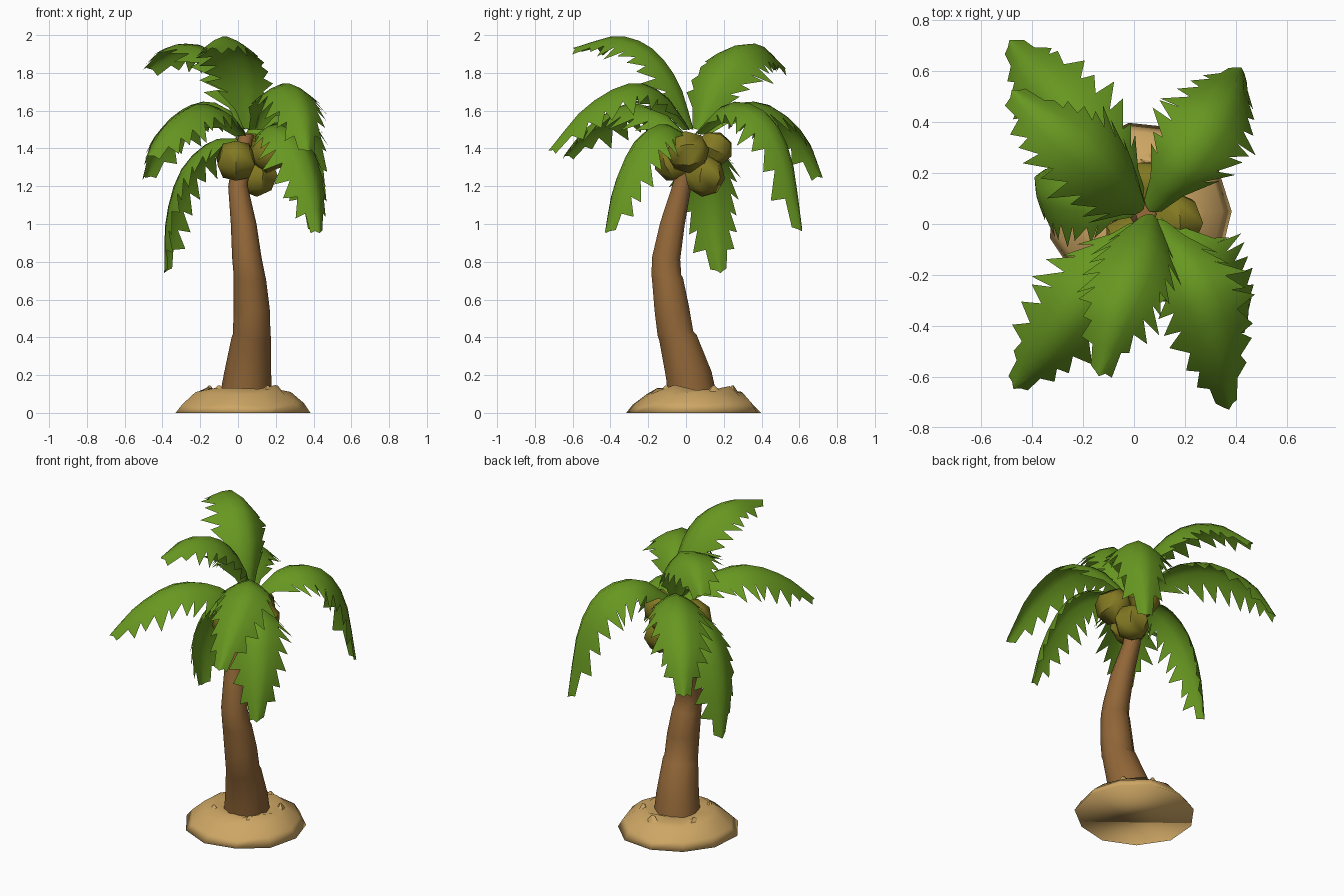
import bpy, bmesh, math, random
from mathutils import Vector, Matrix

if "Cube" in bpy.data.objects:
    bpy.data.objects.remove(bpy.data.objects["Cube"])

random.seed(4)

def material(name, rgb):
    m = bpy.data.materials.new(name)
    m.diffuse_color = (*rgb, 1)
    m.use_nodes = True
    m.node_tree.nodes["Principled BSDF"].inputs["Base Color"].default_value = m.diffuse_color
    return m

LEAF = material("leaf green", (0.137, 0.312, 0.015))
BARK = material("bark brown", (0.285, 0.134, 0.039))
SAND = material("sand tan", (0.61, 0.38, 0.127))
NUT = material("coconut olive", (0.225, 0.19, 0.016))

def finish(bm, name, mat, angle=30, recalc=True):
    if recalc:
        bmesh.ops.recalc_face_normals(bm, faces=bm.faces)
    me = bpy.data.meshes.new(name)
    bm.to_mesh(me)
    bm.free()
    me.materials.append(mat)
    ob = bpy.data.objects.new(name, me)
    bpy.context.collection.objects.link(ob)
    bpy.ops.object.select_all(action='DESELECT')
    ob.select_set(True)
    bpy.context.view_layer.objects.active = ob
    bpy.ops.object.shade_smooth_by_angle(angle=math.radians(angle))
    return ob

def loft(rings):
    """Skin a list of point rings and cap both ends."""
    bm = bmesh.new()
    vs = [[bm.verts.new(p) for p in r] for r in rings]
    n = len(vs[0])
    for a, b in zip(vs, vs[1:]):
        for i in range(n):
            j = (i + 1) % n
            bm.faces.new((a[i], a[j], b[j], b[i]))
    bm.faces.new(vs[0][::-1])
    bm.faces.new(vs[-1])
    return bm

# sandy mound: irregular low-poly rings, soft shading right round the rim
N = 11
bumps = [random.uniform(0.96, 1.05) for _ in range(N)]
rings = []
for r, z, jit in ((0.36, 0, 0), (0.325, 0.045, 0.014), (0.255, 0.1, 0.014),
                  (0.20, 0.132, 0.016), (0.12, 0.115, 0.008)):
    rings.append([(0.03 + r * bumps[i] * math.cos(i * math.tau / N),
                   0.05 + r * bumps[i] * math.sin(i * math.tau / N),
                   z + random.uniform(-jit, jit)) for i in range(N)])
finish(loft(rings), "sand_mound", SAND, 180)

# low sand ridges around the trunk
for k, a in enumerate((0.5, 1.4, 2.7, 4.0, 5.4)):
    bm = bmesh.new()
    c = Vector((0.03 + 0.2 * math.cos(a), 0.05 + 0.2 * math.sin(a), 0.11))
    bmesh.ops.create_cone(bm, segments=5, radius1=1, radius2=0.1, depth=1, cap_ends=True,
        matrix=Matrix.Translation(c) @ Matrix.Rotation(a, 4, 'Z') @ Matrix.Diagonal((0.05, 0.08, 0.07, 1)))
    finish(bm, f"sand_ridge_{k}", SAND, 60)

# curved trunk: (x, y, z, radius) with slight bark steps at the back
TRUNK = [(0.04, 0.035, 0.08, 0.138), (0.05, 0.015, 0.2, 0.126), (0.07, -0.043, 0.40, 0.104),
         (0.073, -0.056, 0.42, 0.099), (0.072, -0.075, 0.55, 0.096), (0.062, -0.098, 0.71, 0.086),
         (0.06, -0.104, 0.73, 0.083), (0.047, -0.105, 0.82, 0.078), (0.03, -0.072, 1.0, 0.068),
         (0.0, -0.022, 1.2, 0.052), (0.02, 0.02, 1.36, 0.045), (0.045, 0.045, 1.47, 0.04)]
rings = []
for k, (x, y, z, r) in enumerate(TRUNK):
    a = Vector(TRUNK[max(k - 2, 0)][:3])
    b = Vector(TRUNK[min(k + 2, len(TRUNK) - 1)][:3])
    slope = (b - a).y / (b - a).z * 0.6
    ring = []
    for i in range(10):
        t = i * math.tau / 10
        dy = r * math.sin(t)
        ring.append((x + r * math.cos(t), y + dy, z - (dy * slope if k else 0)))
    rings.append(ring)
finish(loft(rings), "trunk", BARK, 45)

# coconuts: six-sided balls
for k, (x, y, z, r) in enumerate(((-0.01, -0.06, 1.335, 0.114), (0.165, 0.01, 1.38, 0.114),
                                  (0.10, 0.10, 1.255, 0.112), (0.05, 0.15, 1.40, 0.10))):
    bm = bmesh.new()
    bmesh.ops.create_uvsphere(bm, u_segments=6, v_segments=4, radius=r,
        matrix=Matrix.Translation((x, y, z)) @ Matrix.Rotation(k * 1.3 + 0.4, 4, 'X')
        @ Matrix.Rotation(k * 0.9, 4, 'Z'))
    finish(bm, f"coconut_{k}", NUT, 50)

# palm fronds: arching rib, drooping halves, saw-toothed edges
def along(pts, t):
    """Catmull-Rom point at t in 0..1."""
    s = min(t, 0.9999) * (len(pts) - 1)
    i = int(s)
    u = s - i
    p1, p2 = pts[i], pts[i + 1]
    p0 = pts[i - 1] if i else p1 * 2 - p2
    p3 = pts[i + 2] if i + 2 < len(pts) else p2 * 2 - p1
    return 0.5 * (2 * p1 + (p2 - p0) * u + (2 * p0 - 5 * p1 + 4 * p2 - p3) * u * u
                  + (3 * p1 - p0 - 3 * p2 + p3) * u ** 3)

WIDTHS = (0.3, 0.68, 0.94, 1.0, 0.97, 0.84, 0.6, 0.17)

def width(t):
    s = min(t, 0.9999) * (len(WIDTHS) - 1)
    i = int(s)
    return WIDTHS[i] + (WIDTHS[i + 1] - WIDTHS[i]) * (s - i)

def frond(name, half, roll, coords, seg=10):
    """roll lowers the right-hand half, looking outward."""
    pts = [Vector(c) for c in coords]
    d = pts[-1] - pts[0]
    flat = Vector((-d.y, d.x, 0)).normalized()
    bm = bmesh.new()

    def frame(t):
        tan = (along(pts, min(t + 0.02, 1)) - along(pts, max(t - 0.02, 0))).normalized()
        side = Matrix.Rotation(math.radians(roll), 3, tan) @ flat
        return tan, side, tan.cross(side).normalized()

    def point(t, sgn, frac, push=0):
        tan, side, up = frame(t)
        w = half * width(t)
        return (along(pts, t) + side * (sgn * frac * w)
                - up * (0.62 * w * frac ** 1.5) + tan * push)

    rib = [bm.verts.new(along(pts, i / seg)) for i in range(seg + 1)]
    end = bm.verts.new(along(pts, 1) + frame(1)[0] * 0.03)
    for sgn in (1, -1):
        cols = [rib] + [[bm.verts.new(point(i / seg, sgn, f, p)) for i in range(seg + 1)]
                        for f, p in ((0.4, 0.005), (0.76, 0.015))]

        def face(*v):
            bm.faces.new(v if sgn < 0 else v[::-1])
        for a, b in zip(cols, cols[1:]):
            for i in range(seg):
                face(a[i], a[i + 1], b[i + 1], b[i])
            face(a[seg], end, b[seg])
        # leaflet teeth pointing toward the tip
        for i in range(1, seg):
            tip = bm.verts.new(point((i + 0.8) / seg, sgn, random.uniform(1.02, 1.32),
                                     random.uniform(0.02, 0.055)))
            face(cols[2][i], cols[2][i + 1], tip)
    # make sheet fronts face upward
    bm.normal_update()
    if sum(f.normal.z * f.calc_area() for f in bm.faces) < 0:
        bmesh.ops.reverse_faces(bm, faces=bm.faces)
    finish(bm, name, LEAF, 50, recalc=False)

# name: half width, roll, rib path
FRONDS = {
    "top_front": (.165, 0, ((.07, .04, 1.5), (.05, -.04, 1.75), (0, -.18, 1.93), (-.07, -.36, 1.995), (-.13, -.57, 1.94))),
    "top_back": (.18, 18, ((.04, .06, 1.5), (-.01, .13, 1.75), (-.14, .26, 1.92), (-.31, .39, 1.95), (-.46, .51, 1.84))),
    "front_left": (.165, 0, ((.03, .0, 1.47), (-.08, -.14, 1.6), (-.22, -.32, 1.635), (-.36, -.5, 1.53), (-.46, -.63, 1.38))),
    "back_left": (.165, 0, ((.03, .08, 1.48), (-.09, .24, 1.63), (-.25, .44, 1.63), (-.4, .61, 1.48), (-.48, .71, 1.27))),
    "front_right": (.165, 0, ((.08, .02, 1.5), (.17, -.12, 1.69), (.27, -.3, 1.745), (.34, -.53, 1.62), (.37, -.71, 1.41))),
    "low_front_right": (.165, 0, ((.09, .02, 1.46), (.2, -.12, 1.53), (.32, -.25, 1.45), (.4, -.36, 1.22), (.43, -.42, .98))),
    "back_right": (.175, 0, ((.06, .05, 1.48), (.18, .22, 1.64), (.31, .41, 1.6), (.39, .54, 1.38), (.42, .61, .99))),
    "low_left": (.165, 0, ((.02, .06, 1.45), (-.14, .1, 1.44), (-.3, .13, 1.29), (-.38, .15, 1.04), (-.39, .18, .77))),
}
for name, spec in FRONDS.items():
    frond("frond_" + name, *spec)
